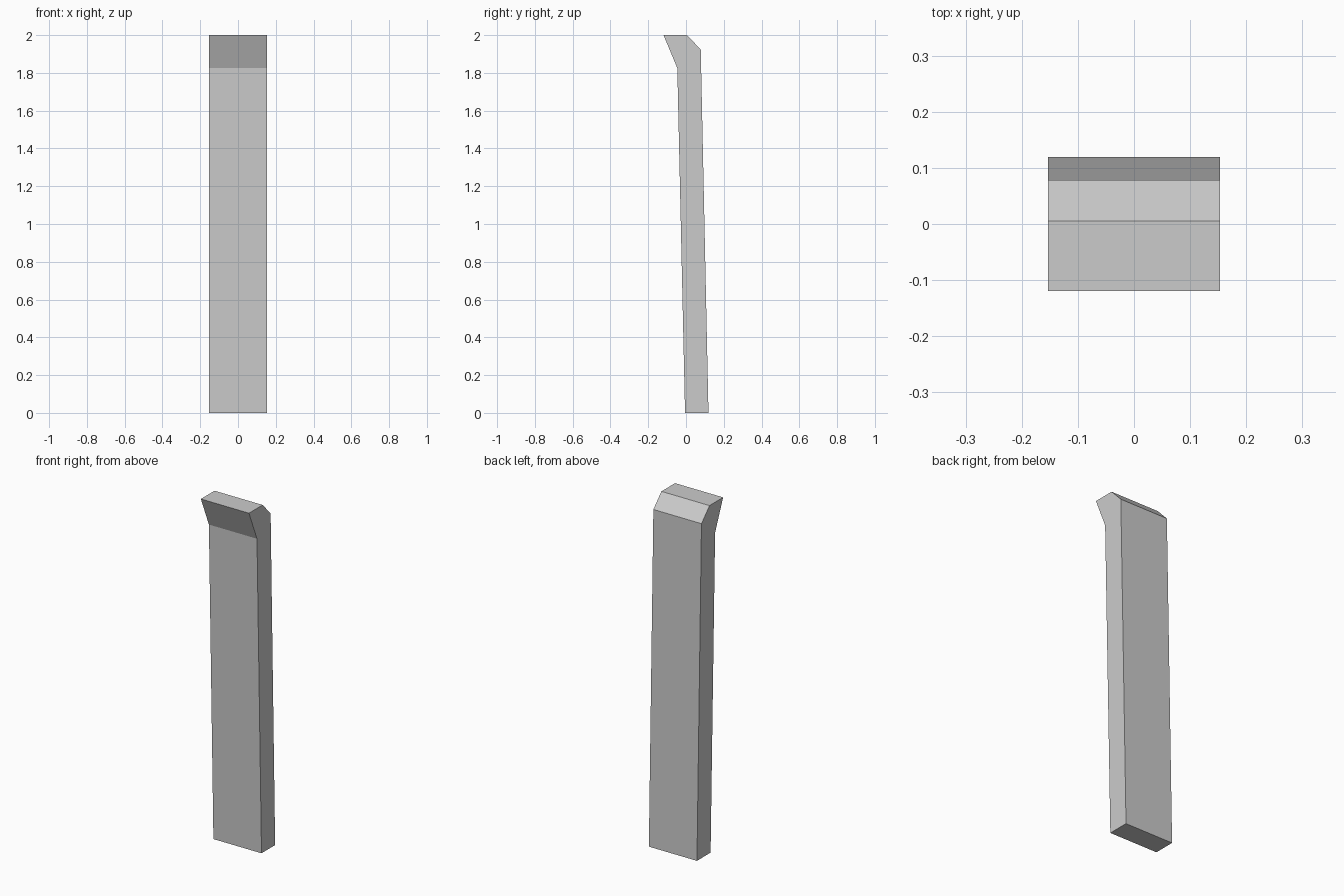
import bpy, bmesh

if "Cube" in bpy.data.objects:
    bpy.data.objects.remove(bpy.data.objects["Cube"])

HALF_WIDTH = 0.153

# Side profile (y, z) of the leaning slat with its bent top lip
PROFILE = [(-0.005, 0), (0.119, 0), (0.078, 1.924),
           (0.005, 2.0), (-0.119, 2.0), (-0.046, 1.825)]


def extrude_profile(name, profile, half_width):
    bm = bmesh.new()
    face = bm.faces.new([bm.verts.new((-half_width, y, z)) for y, z in profile])
    result = bmesh.ops.extrude_face_region(bm, geom=[face])
    verts = [g for g in result["geom"] if isinstance(g, bmesh.types.BMVert)]
    bmesh.ops.translate(bm, verts=verts, vec=(2 * half_width, 0, 0))
    bmesh.ops.recalc_face_normals(bm, faces=bm.faces)
    mesh = bpy.data.meshes.new(name)
    bm.to_mesh(mesh)
    bm.free()
    obj = bpy.data.objects.new(name, mesh)
    bpy.context.collection.objects.link(obj)
    return obj


# Tall flat board with hooked top
extrude_profile("bent_board", PROFILE, HALF_WIDTH)
